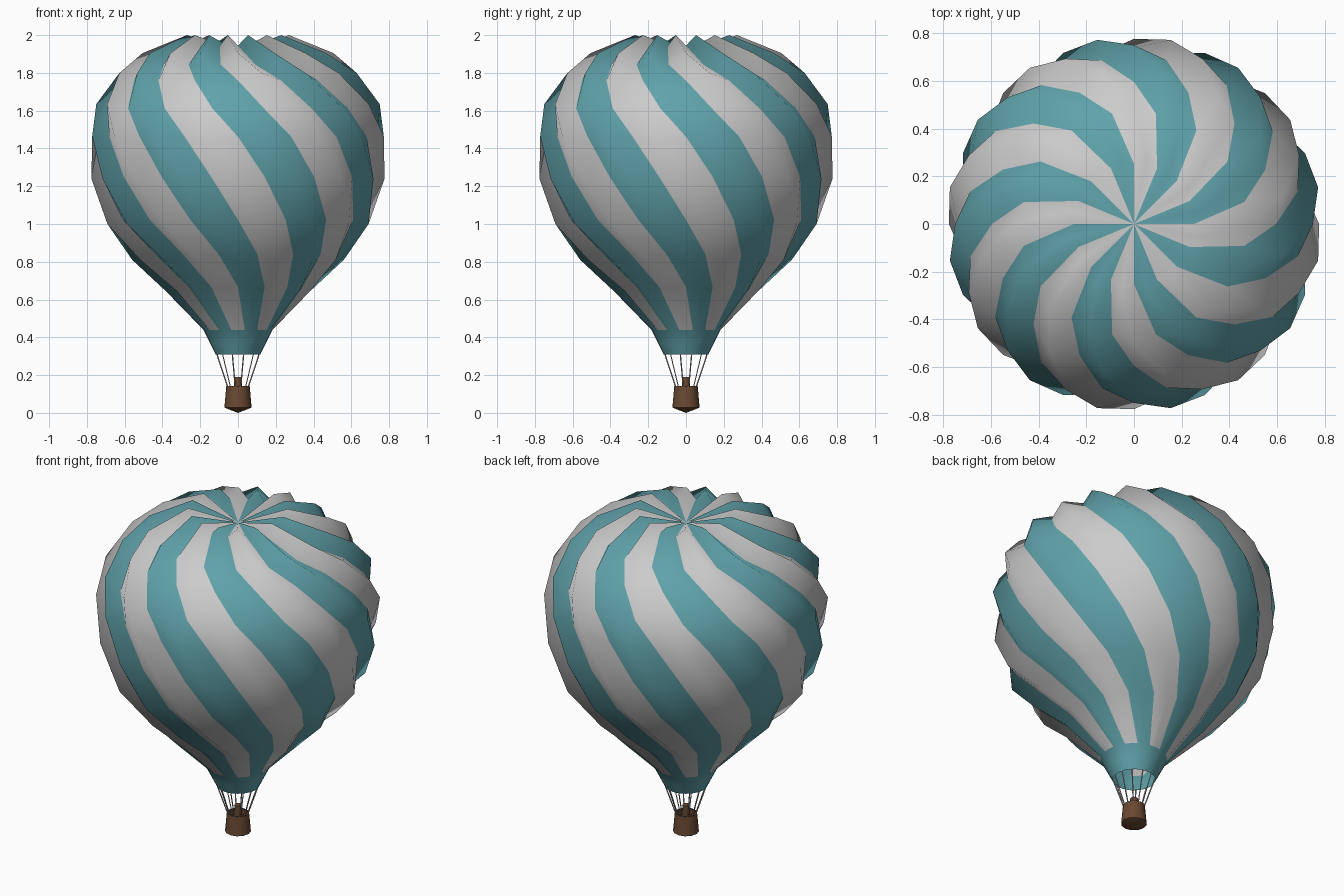
import bpy, bmesh, math
from mathutils import Vector

cube = bpy.data.objects.get("Cube")
if cube:
    bpy.data.objects.remove(cube, do_unlink=True)


def material(name, rgb):
    m = bpy.data.materials.new(name)
    m.use_nodes = True
    m.diffuse_color = (*rgb, 1)
    bsdf = m.node_tree.nodes["Principled BSDF"]
    bsdf.inputs["Base Color"].default_value = (*rgb, 1)
    bsdf.inputs["Roughness"].default_value = 0.8
    return m


TEAL = material("teal_fabric", (0.115, 0.36, 0.40))
WHITE = material("pale_fabric", (0.6, 0.6, 0.6))
WICKER = material("brown_wicker", (0.14, 0.065, 0.032))
ROPE = material("grey_rope", (0.5, 0.5, 0.5))


def add_object(name, bm, mats):
    mesh = bpy.data.meshes.new(name)
    bm.to_mesh(mesh)
    bm.free()
    for m in mats:
        mesh.materials.append(m)
    ob = bpy.data.objects.new(name, mesh)
    bpy.context.collection.objects.link(ob)
    return ob


def polar(r, a, z):
    return Vector((r * math.cos(a), r * math.sin(a), z))


# Envelope: sixteen ridged gores, each row turned half a gore further
GORES, SEGS = 16, 2
N = GORES * SEGS
GORE_ANGLE = math.tau / GORES
TWIST = -GORE_ANGLE / 2

# ridge radius, height, depth of the valleys between gores
skirt_rows = [(0.118, 0.31, 0), (0.148, 0.37, 0)]
gore_rows = [(0.183, 0.44, 0), (0.39, 0.645, 0.03), (0.56, 0.81, 0.045),
             (0.705, 1.0, 0.05), (0.776, 1.24, 0.05), (0.787, 1.465, 0.05),
             (0.75, 1.635, 0.055), (0.64, 1.8, 0.06), (0.505, 1.905, 0.07),
             (0.275, 2.0, 0.06)]
profile = skirt_rows + gore_rows
first = len(skirt_rows)

bm = bmesh.new()
rings = []
for i, (r, z, depth) in enumerate(profile):
    r0, z0, _ = profile[max(i - 1, 0)]
    r1, z1, _ = profile[min(i + 1, len(profile) - 1)]
    out = Vector((z1 - z0, r0 - r1)).normalized()
    ring = []
    for k in range(N):
        p = Vector((r, z))
        if k % SEGS == 0:
            p -= out * depth
        a = (k / SEGS - 0.5) * GORE_ANGLE + TWIST * max(i - first, 0)
        ring.append(bm.verts.new(polar(p.x, a, p.y)))
    rings.append(ring)


def panel_colour(i, k):
    return 1 if i >= first and (k // SEGS) % 2 == 0 else 0


for i in range(len(rings) - 1):
    for k in range(N):
        n = (k + 1) % N
        f = bm.faces.new((rings[i][k], rings[i][n], rings[i + 1][n], rings[i + 1][k]))
        f.material_index = panel_colour(i, k)
crown = bm.verts.new((0, 0, 1.915))
for k in range(N):
    f = bm.faces.new((rings[-1][k], rings[-1][(k + 1) % N], crown))
    f.material_index = panel_colour(first, k)
for f in bm.faces:
    f.smooth = True
add_object("envelope", bm, [TEAL, WHITE])


def lathe(name, points, sides, mat):
    """Turn a (radius, height) profile around z; zero radius makes a point."""
    bm = bmesh.new()
    turn = math.tau / sides
    loops = []
    for r, z in points:
        if r == 0:
            loops.append([bm.verts.new((0, 0, z))] * sides)
        else:
            loops.append([bm.verts.new(polar(r, k * turn, z)) for k in range(sides)])
    for lo, hi in zip(loops, loops[1:]):
        for k in range(sides):
            n = (k + 1) % sides
            quad = [lo[k], lo[n], hi[n], hi[k]]
            bm.faces.new(list(dict.fromkeys(quad)))
    bmesh.ops.recalc_face_normals(bm, faces=bm.faces)
    for f in bm.faces:
        f.smooth = True
    for e in bm.edges:
        e.smooth = e.calc_face_angle(0) < math.radians(46)
    return add_object(name, bm, [mat])


# Basket with an open top, and the burner standing in it
lathe("basket", [(0, 0), (0.072, 0.028), (0.062, 0.142), (0.053, 0.142),
                 (0.058, 0.1), (0, 0.1)], 12, WICKER)
lathe("burner", [(0, 0.1), (0.021, 0.1), (0.021, 0.19), (0, 0.19)], 8, WICKER)

# Ropes from the basket rim to the skirt
ROPES = 12
curve = bpy.data.curves.new("ropes", "CURVE")
curve.dimensions = "3D"
curve.bevel_depth = 0.0035
curve.bevel_resolution = 0
for k in range(ROPES):
    a = (k + 0.5) * math.tau / ROPES
    spline = curve.splines.new("POLY")
    spline.points.add(1)
    spline.points[0].co = (*polar(0.056, a, 0.135), 1)
    spline.points[1].co = (*polar(0.117, a, 0.315), 1)
curve.materials.append(ROPE)
ropes = bpy.data.objects.new("ropes", curve)
bpy.context.collection.objects.link(ropes)
